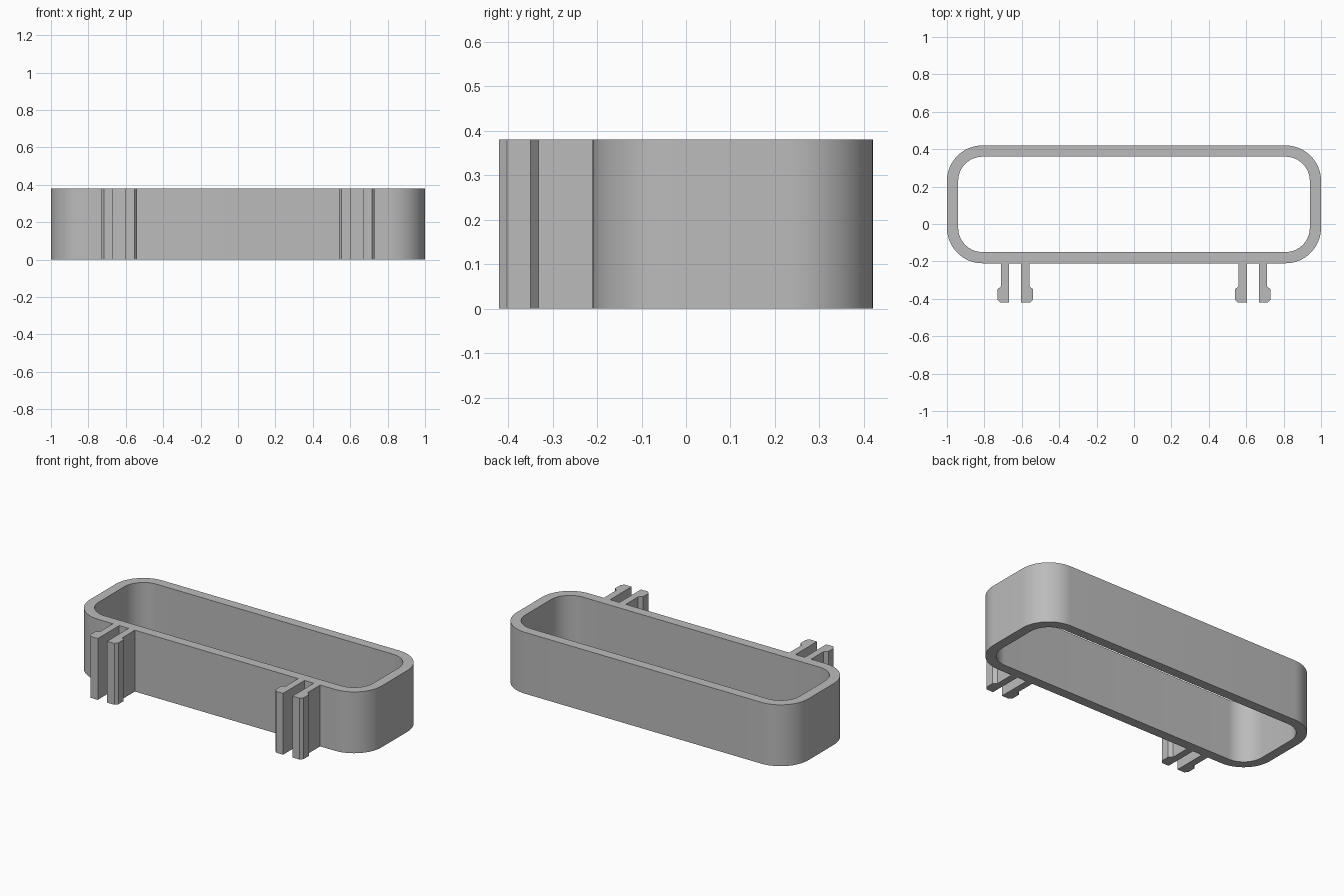
import bpy, bmesh, math

if "Cube" in bpy.data.objects:
    bpy.data.objects.remove(bpy.data.objects["Cube"])

HEIGHT = 0.38
grey = bpy.data.materials.new("plain grey")
grey.diffuse_color = (0.5, 0.5, 0.5, 1)
grey.use_nodes = True
grey.node_tree.nodes["Principled BSDF"].inputs["Base Color"].default_value = grey.diffuse_color


def rounded_rect(x, y0, y1, r, steps=16):
    """Counter-clockwise outline of a rectangle with round corners."""
    corners = [(x - r, y1 - r), (r - x, y1 - r), (r - x, y0 + r), (x - r, y0 + r)]
    pts = []
    for q, (cx, cy) in enumerate(corners):
        for i in range(steps + 1):
            a = math.pi / 2 * (q + i / steps)
            pts.append((cx + r * math.cos(a), cy + r * math.sin(a)))
    return pts


def finish(name, bm):
    bmesh.ops.recalc_face_normals(bm, faces=bm.faces)
    mesh = bpy.data.meshes.new(name)
    bm.to_mesh(mesh)
    bm.free()
    mesh.materials.append(grey)
    obj = bpy.data.objects.new(name, mesh)
    bpy.context.collection.objects.link(obj)
    bpy.ops.object.select_all(action='DESELECT')
    obj.select_set(True)
    bpy.context.view_layer.objects.active = obj
    bpy.ops.object.shade_smooth_by_angle(angle=math.radians(30))


# Open rounded band: outer and inner walls joined by flat rims
bm = bmesh.new()
outer = rounded_rect(1.0, -0.21, 0.42, 0.19)
inner = rounded_rect(0.94, -0.15, 0.36, 0.13)
loops = [[bm.verts.new((x, y, z)) for x, y in outline]
         for outline, z in ((outer, 0), (outer, HEIGHT), (inner, HEIGHT), (inner, 0))]
n = len(outer)
for k in range(4):
    a, b = loops[k], loops[(k + 1) % 4]
    for i in range(n):
        j = (i + 1) % n
        bm.faces.new((a[i], a[j], b[j], b[i]))
finish("band", bm)

# Snap clips: two barbed prongs facing away from each other on each side
# Profile is (distance from clip centre, y)
PRONG = [(0.032, -0.21), (0.032, -0.42), (0.081, -0.42), (0.096, -0.402),
         (0.096, -0.35), (0.075, -0.332), (0.075, -0.21)]
for side, label in ((-1, "left"), (1, "right")):
    for way, part in ((-1, "inner"), (1, "outer")):
        bm = bmesh.new()
        base = bm.faces.new([bm.verts.new((side * (0.635 + way * d), y, 0)) for d, y in PRONG])
        top = bmesh.ops.extrude_face_region(bm, geom=[base])["geom"]
        bmesh.ops.translate(bm, vec=(0, 0, HEIGHT),
                            verts=[v for v in top if isinstance(v, bmesh.types.BMVert)])
        finish(f"{label}_{part}_clip_prong", bm)
